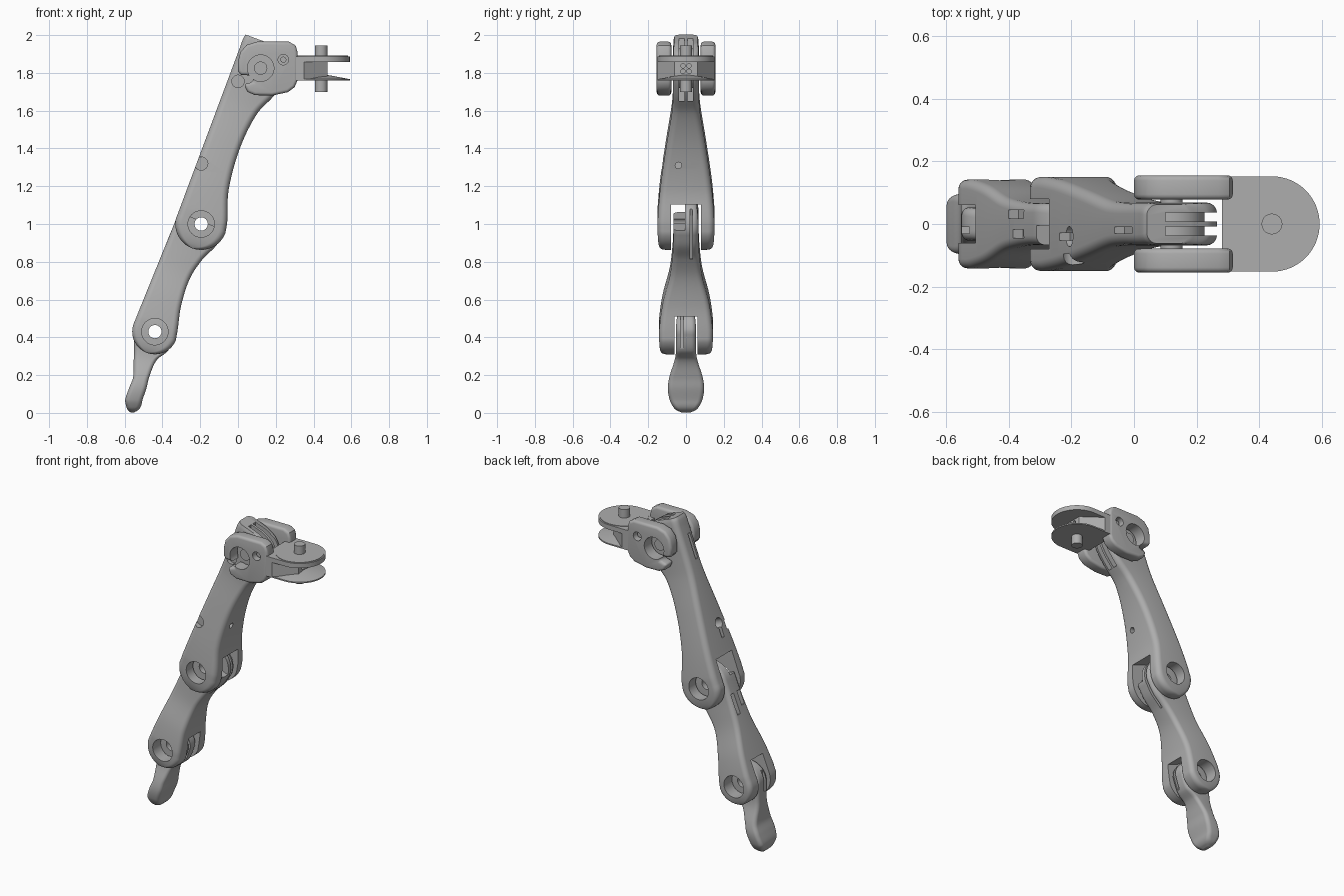
import bpy, bmesh
from math import sin, cos, pi, hypot
from mathutils import Matrix, Vector

if "Cube" in bpy.data.objects:
    bpy.data.objects.remove(bpy.data.objects["Cube"], do_unlink=True)

grey = bpy.data.materials.new("plain grey")
grey.use_nodes = True
COLOUR = (0.42, 0.42, 0.42, 1)
grey.diffuse_color = COLOUR
grey.node_tree.nodes["Principled BSDF"].inputs["Base Color"].default_value = COLOUR
WORLD = Matrix.Identity(4)


def finish(name, bm, frame=WORLD):
    bmesh.ops.recalc_face_normals(bm, faces=bm.faces)
    bm.transform(frame)
    mesh = bpy.data.meshes.new(name)
    bm.to_mesh(mesh)
    bm.free()
    mesh.materials.append(grey)
    obj = bpy.data.objects.new(name, mesh)
    bpy.context.collection.objects.link(obj)
    return obj


def select(obj):
    bpy.ops.object.select_all(action='DESELECT')
    obj.select_set(True)
    bpy.context.view_layer.objects.active = obj


def smooth(obj):
    select(obj)
    bpy.ops.object.shade_smooth_by_angle(angle=0.6)


def link_frame(x, z, dx, dz):
    """Frame whose local z runs along a link and local x faces its inner side."""
    s = hypot(dx, dz)
    dx, dz = dx / s, dz / s
    return Matrix(((dz, 0, dx, x), (0, 1, 0, 0), (-dx, 0, dz, z), (0, 0, 0, 1)))


def box(name, lo, hi, frame=WORLD):
    bm = bmesh.new()
    bmesh.ops.create_cube(bm, size=1)
    for v in bm.verts:
        v.co = Vector([a + (b - a) * (c + 0.5) for a, b, c in zip(lo, hi, v.co)])
    return finish(name, bm, frame)


def rod(name, p, q, r1, r2=None, sides=40):
    p, q = Vector(p), Vector(q)
    bm = bmesh.new()
    bmesh.ops.create_cone(bm, cap_ends=True, segments=sides, radius1=r1,
                          radius2=r1 if r2 is None else r2, depth=(q - p).length)
    turn = (q - p).to_track_quat('Z', 'Y').to_matrix().to_4x4()
    return finish(name, bm, Matrix.Translation((p + q) / 2) @ turn)


def y_rod(name, x, z, r, y0=-0.3, y1=0.3):
    return rod(name, (x, y0, z), (x, y1, z), r)


def prism(name, points, step):
    bm = bmesh.new()
    face = bm.faces.new([bm.verts.new(p) for p in points])
    out = bmesh.ops.extrude_face_region(bm, geom=[face])
    bmesh.ops.translate(bm, vec=step, verts=[e for e in out["geom"] if isinstance(e, bmesh.types.BMVert)])
    return finish(name, bm)


def cut(obj, *cutters):
    for c in cutters:
        select(obj)
        mod = obj.modifiers.new("cut", 'BOOLEAN')
        mod.operation, mod.solver, mod.object = 'DIFFERENCE', 'EXACT', c
        bpy.ops.object.modifier_apply(modifier=mod.name)
        bpy.data.objects.remove(c, do_unlink=True)


def blend(rows, steps=6):
    """Smooth interpolation of (t, inner, outer, half width) rows."""
    def slope(i, k):
        a, b = rows[max(i - 1, 0)], rows[min(i + 1, len(rows) - 1)]
        return (b[k] - a[k]) / (b[0] - a[0])
    out = []
    for i in range(len(rows) - 1):
        a, b = rows[i], rows[i + 1]
        h = b[0] - a[0]
        for j in range(steps):
            f = j / steps
            w = (2*f**3 - 3*f*f + 1, f**3 - 2*f*f + f, 3*f*f - 2*f**3, f**3 - f*f)
            out.append([a[0] + f * h] + [
                w[0]*a[k] + w[1]*h*slope(i, k) + w[2]*b[k] + w[3]*h*slope(i + 1, k)
                for k in (1, 2, 3)])
    return out + [list(rows[-1])]


def cap(u, t, r, w, sign):
    """Rows of a round knuckle end."""
    rows = []
    for i in range(1, 13):
        a = i / 12 * pi * 0.49
        rows.append([t + sign * r * sin(a), u - r * cos(a), u + r * cos(a),
                     w - 0.02 * (1 - cos(a))])
    return rows if sign > 0 else rows[::-1]


def loft(name, rows, frame, corner):
    bm = bmesh.new()
    loops = []
    for t, u0, u1, w in rows:
        mid, half = (u0 + u1) / 2, (u1 - u0) / 2
        r = min(corner, half * 0.95, w * 0.95)
        loop = []
        for q, (sx, sy) in enumerate(((1, 1), (-1, 1), (-1, -1), (1, -1))):
            for j in range(7):
                a = (q + j / 6) * pi / 2
                loop.append(bm.verts.new((mid + sx * (half - r) + r * cos(a),
                                          sy * (w - r) + r * sin(a), t)))
        loops.append(loop)
    for a, b in zip(loops, loops[1:]):
        for i in range(len(a)):
            j = (i + 1) % len(a)
            bm.faces.new((a[i], a[j], b[j], b[i]))
    bm.faces.new(loops[0])
    bm.faces.new(loops[-1])
    return finish(name, bm, frame)


KNUCKLE, MIDDLE, END = (0.12, 1.825), (-0.195, 1.0), (-0.44, 0.43)

# Upper link: narrow tongue at the top, wide fork at the bottom
F = link_frame(*MIDDLE, 0.35, 0.937)
keys = [(0, -0.135, 0.137, 0.15), (0.06, -0.135, 0.125, 0.15), (0.22, -0.135, 0.073, 0.136),
        (0.45, -0.135, 0.052, 0.104), (0.65, -0.135, 0.073, 0.074), (0.77, -0.135, 0.123, 0.068),
        (0.88, -0.135, 0.151, 0.068), (0.95, -0.135, 0.135, 0.068), (1.0, -0.135, 0.092, 0.066),
        (1.022, -0.13, 0.02, 0.062)]
upper = loft("upper_link", cap(0, 0, 0.137, 0.15, -1) + blend(keys), F, 0.035)
cut(upper,
    box("fork_slot", (-0.3, -0.08, -0.3), (0.3, 0.08, 0.145), F),
    y_rod("bore", *MIDDLE, 0.07),
    rod("back_hole", F @ Vector((-0.2, -0.04, 0.33)), F @ Vector((-0.07, -0.04, 0.33)), 0.032),
    box("back_slot", (-0.2, -0.052, 0.24), (-0.1, -0.028, 0.33), F),
    box("top_slot", (-0.2, -0.03, 0.74), (-0.1, -0.01, 0.9), F),
    y_rod("side_hole", -0.195, 1.32, 0.035, -0.3, -0.095),
    y_rod("screw_recess", 0, 1.755, 0.033, -0.3, -0.045),
    rod("small_hole", (-0.06, -0.04, 1.31), (0.2, -0.04, 1.31), 0.017),
    box("groove", (0.1, 0.008, 1.65), (0.4, 0.036, 2.1)),
    box("groove", (0.1, -0.036, 1.65), (0.4, -0.008, 2.1)))
smooth(upper)
smooth(y_rod("knuckle_pulley", *KNUCKLE, 0.105, -0.05, 0.05))
smooth(y_rod("knuckle_pin", *KNUCKLE, 0.035, -0.1, 0.1))

# Middle link: tongue above, smaller fork below
F = link_frame(*END, 0.376, 0.927)
keys = [(0, -0.12, 0.12, 0.142), (0.054, -0.12, 0.108, 0.141), (0.18, -0.12, 0.077, 0.123),
        (0.33, -0.12, 0.066, 0.086), (0.45, -0.12, 0.09, 0.072), (0.54, -0.12, 0.128, 0.067),
        (0.62, -0.12, 0.143, 0.067)]
middle = loft("middle_link", cap(0, 0, 0.12, 0.142, -1) + blend(keys)
              + cap(0.0115, 0.62, 0.1315, 0.067, 1), F, 0.03)
cut(middle,
    box("fork_slot", (-0.3, -0.06, -0.3), (0.3, 0.06, 0.122), F),
    y_rod("bore", *END, 0.07),
    y_rod("pin_hole", *MIDDLE, 0.035),
    box("tongue_step", (-0.3, -0.2, 0.635), (0.3, -0.005, 0.9), F),
    box("back_slot", (-0.2, 0.018, 0.4), (-0.085, 0.045, 0.53), F),
    box("back_slot", (-0.2, -0.045, 0.44), (-0.085, -0.018, 0.53), F),
    box("front_groove", (0.08, 0.02, 0.45), (0.3, 0.035, 0.9), F))
smooth(middle)

# Fingertip: round tongue, slim neck and flattened pad
F = link_frame(*END, 0, 1)
keys = [(-0.427, -0.13, -0.11, 0.025), (-0.415, -0.143, -0.088, 0.052), (-0.395, -0.152, -0.074, 0.07),
        (-0.36, -0.157, -0.065, 0.087), (-0.3, -0.137, -0.045, 0.096), (-0.24, -0.115, -0.03, 0.088),
        (-0.15, -0.112, 0.01, 0.06), (-0.1, -0.11, 0.07, 0.053), (0, -0.11, 0.11, 0.053)]
tip = loft("fingertip", blend(keys) + cap(0, 0, 0.11, 0.053, 1), F, 0.025)
cut(tip, y_rod("pin_hole", *END, 0.035),
    box("groove", (0.07, -0.03, -0.09), (0.2, -0.014, 0.2), F),
    box("back_groove", (-0.2, -0.03, -0.06), (-0.085, -0.01, 0.2), F))
smooth(tip)

# Knuckle bracket: two rounded cheeks with an open notch
outline = [(0, 1.86), (0.012, 1.91), (0.045, 1.948), (0.1, 1.965), (0.27, 1.965), (0.305, 1.945),
           (0.315, 1.91), (0.315, 1.76), (0.3, 1.725), (0.265, 1.698), (0.18, 1.68), (0.09, 1.682),
           (0.05, 1.7), (0.03, 1.74), (0.08, 1.752), (0.08, 1.785), (0.015, 1.79), (0, 1.81)]
for side, label in ((1, "left"), (-1, "right")):
    cheek = prism(label + "_cheek", [(x, side * 0.078, z) for x, z in outline], (0, side * 0.077, 0))
    select(cheek)
    mod = cheek.modifiers.new("round", 'BEVEL')
    mod.width, mod.segments, mod.limit_method, mod.angle_limit = 0.02, 4, 'ANGLE', 1.2
    bpy.ops.object.modifier_apply(modifier=mod.name)
    cut(cheek, y_rod("bore", *KNUCKLE, 0.07),
        y_rod("screw_hole", 0.24, 1.87, 0.028, *sorted((side * 0.11, side * 0.3))))
    smooth(cheek)
    smooth(y_rod(label + "_screw", 0.24, 1.87, 0.016, *sorted((side * 0.1, side * 0.13))))

# Bracket web, tapering between the two pulley plates
web = prism("bracket_web", [(0.28, -0.152, 1.762), (0.35, -0.152, 1.762), (0.475, -0.06, 1.762),
                            (0.475, 0.06, 1.762), (0.35, 0.152, 1.762), (0.28, 0.152, 1.762)],
            (0, 0, 0.126))
cut(web, *[rod("cable_hole", (0.42, y, z), (0.5, y, z), 0.012, sides=16)
           for y in (-0.016, 0.016) for z in (1.808, 1.838)])

# Mounting plates with a rounded end, plus their pivot stubs
PX = 0.44
arc = [(PX + 0.152 * sin(i * pi / 32), -0.152 * cos(i * pi / 32)) for i in range(33)]
for name, z0, z1 in (("upper_plate", 1.858, 1.888), ("lower_plate", 1.76, 1.768)):
    smooth(prism(name, [(0.28, -0.152, z0)] + [(x, y, z0) for x, y in arc] + [(0.28, 0.152, z0)],
                 (0, 0, z1 - z0)))
smooth(rod("upper_plate_face", (PX, 0, 1.88), (PX, 0, 1.891), 0.143, sides=64))
smooth(rod("lower_plate_cone", (PX, 0, 1.767), (PX, 0, 1.79), 0.15, 0.03, sides=64))
smooth(rod("top_pivot", (PX, 0, 1.88), (PX, 0, 1.945), 0.033))
smooth(rod("bottom_pivot", (PX, 0, 1.70), (PX, 0, 1.77), 0.033))
